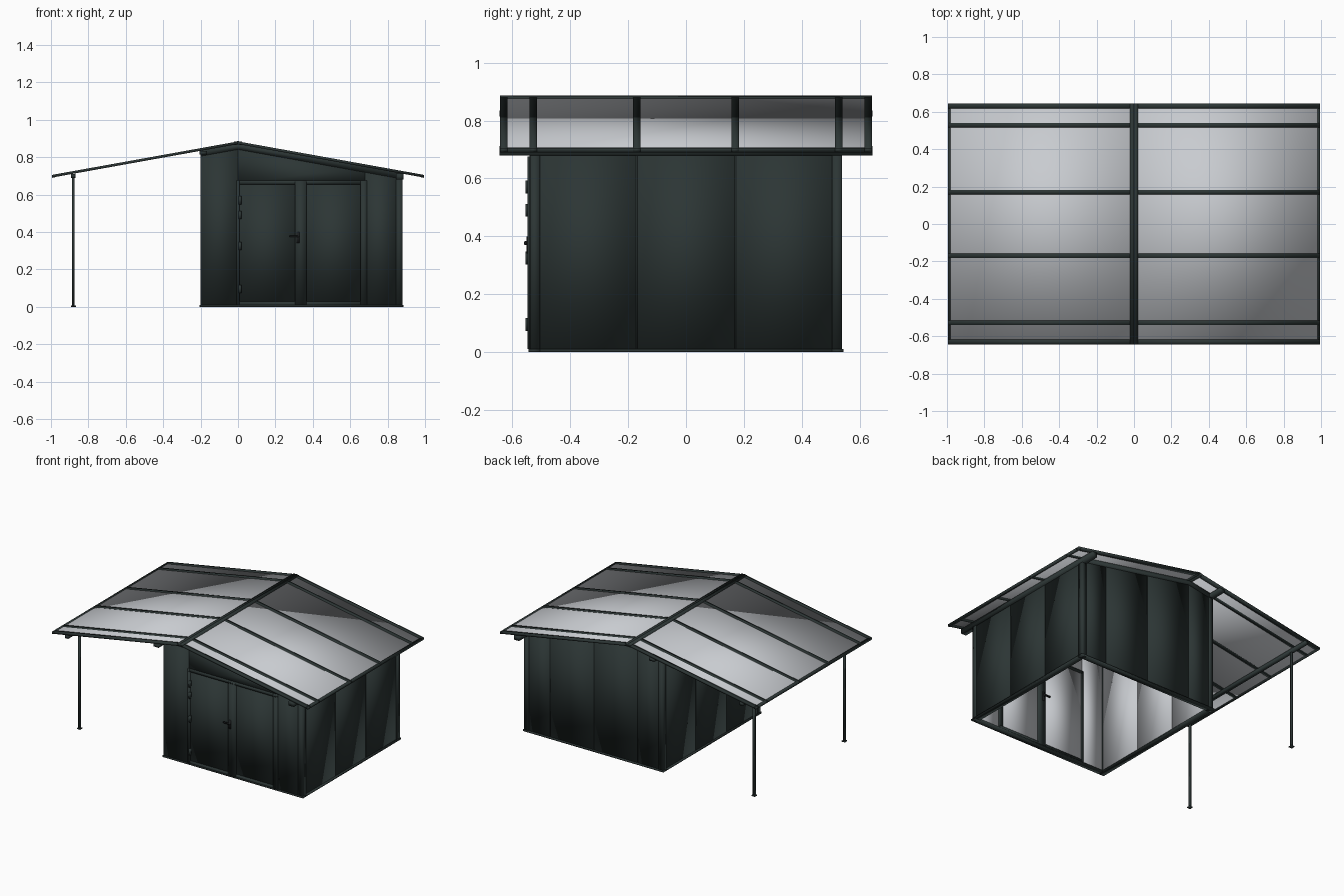
import bpy, bmesh, math
from mathutils import Matrix

cube = bpy.data.objects.get("Cube")
if cube:
    bpy.data.objects.remove(cube, do_unlink=True)


def material(name, rgb):
    m = bpy.data.materials.new(name)
    m.use_nodes = True
    m.diffuse_color = (*rgb, 1)
    bsdf = m.node_tree.nodes["Principled BSDF"]
    bsdf.inputs["Base Color"].default_value = (*rgb, 1)
    bsdf.inputs["Roughness"].default_value = 0.6
    return m


DARK = material("anthracite", (0.025, 0.036, 0.035))
SHEET = material("light grey sheet", (0.58, 0.60, 0.63))
BLACK = material("black hardware", (0.012, 0.014, 0.015))

RIDGE, SLOPE, HALF = 0.885, 0.18, 0.995
LEFT, RIGHT, DEPTH = -0.2, 0.88, 0.54     # outer faces of the shed


def finish(name, bm, mat):
    """Softly shaded object: normals blend across every part."""
    bmesh.ops.recalc_face_normals(bm, faces=bm.faces)
    mesh = bpy.data.meshes.new(name)
    bm.to_mesh(mesh)
    bm.free()
    mesh.shade_smooth()
    mesh.materials.append(mat)
    ob = bpy.data.objects.new(name, mesh)
    bpy.context.collection.objects.link(ob)
    return ob


def box(name, x, y, z, mat=DARK):
    """Box from (min, max) pairs on each axis."""
    bm = bmesh.new()
    bmesh.ops.create_cube(bm, size=1)
    for v in bm.verts:
        for i, (lo, hi) in enumerate((x, y, z)):
            v.co[i] = hi if v.co[i] > 0 else lo
    return finish(name, bm, mat)


def under_roof(x):
    return RIDGE - SLOPE * abs(x) - 0.014


def gable(name, x0, x1, y, z0, mat=DARK, band=None):
    """Upright plate whose top follows the roof; band gives a sloping strip."""
    xs = [x0] + ([0] if x0 < 0 < x1 else []) + [x1]
    top = [(x, under_roof(x)) for x in xs]
    low = [(x, z - band) for x, z in top] if band else [(x0, z0), (x1, z0)]
    bm = bmesh.new()
    face = bm.faces.new([bm.verts.new((px, y[0], pz)) for px, pz in low + top[::-1]])
    new = bmesh.ops.extrude_face_region(bm, geom=[face])["geom"]
    moved = [g for g in new if isinstance(g, bmesh.types.BMVert)]
    bmesh.ops.translate(bm, verts=moved, vec=(0, y[1] - y[0], 0))
    return finish(name, bm, mat)


def roof_box(name, side, s, y, n, mat=DARK):
    """Box laid on a roof slope: s along the slope, n above its surface."""
    ob = box(name, s, y, n, mat)
    turn = Matrix.Rotation(math.atan(SLOPE), 4, 'Y')
    flip = Matrix.Scale(side, 4, (1, 0, 0))
    ob.data.transform(flip @ Matrix.Translation((0, 0, RIDGE - 0.003)) @ turn)
    if side < 0:
        ob.data.flip_normals()
    return ob


# Roof slopes: sheets, battens, eave trims
length = HALF * math.hypot(1, SLOPE)
for side, tag in ((1, "left"), (-1, "right")):
    roof_box("roof_sheet_" + tag, side, (0, length - 0.005), (-0.635, 0.635), (-0.009, -0.002), SHEET)
    for y in (-0.63, -0.528, -0.17, 0.17, 0.528, 0.63):
        roof_box("roof_batten_" + tag, side, (0, length), (y - 0.013, y + 0.013), (-0.012, 0.002))
    roof_box("eave_trim_" + tag, side, (length - 0.015, length), (-0.643, 0.643), (-0.014, 0.002))
    roof_box("ridge_cap_" + tag, side, (0, 0.022), (-0.643, 0.643), (-0.014, 0.004))

# Beams carrying the roof
for name, x, w, h, reach in (("eave_beam", 0.865, 0.02, 0.032, 0.645),
                             ("ridge_beam", 0, 0.018, 0.025, 0.53),
                             ("wall_beam", -0.185, 0.02, 0.02, 0.645),
                             ("carport_beam", -0.88, 0.012, 0.022, 0.645)):
    top = under_roof(abs(x) + w)
    box(name, (x - w, x + w), (-reach, reach), (top - h, top))

# Carport posts with foot plates
for y in (-0.5, 0.5):
    box("carport_post", (-0.887, -0.873), (y - 0.007, y + 0.007), (0, 0.71))
    box("post_foot", (-0.893, -0.867), (y - 0.013, y + 0.013), (0, 0.006))

# Corner posts and bottom rails
for x0 in (LEFT, RIGHT - 0.035):
    for y0 in (-DEPTH, DEPTH - 0.035):
        top = under_roof(max(abs(x0), abs(x0 + 0.035)))
        box("corner_post", (x0, x0 + 0.035), (y0, y0 + 0.035), (0, top))
for y0 in (-DEPTH - 0.005, DEPTH - 0.035):
    box("bottom_rail", (LEFT - 0.006, RIGHT + 0.006), (y0, y0 + 0.04), (0, 0.01))
for x0 in (LEFT - 0.006, RIGHT - 0.035):
    box("bottom_rail", (x0, x0 + 0.041), (-DEPTH, DEPTH), (0, 0.01))

# Side walls: three panels each, with light lining and seams
edges = (-0.507, -0.17, 0.17, 0.507)
for out, sign, tag in ((RIGHT - 0.006, 1, "left"), (LEFT + 0.004, -1, "right")):
    top = under_roof(out + sign * 0.006) - 0.005
    skin = sorted((out, out - sign * 0.02))
    lining = sorted((out - sign * 0.02, out - sign * 0.026))
    seam = sorted((out - sign * 0.001, out - sign * 0.02))
    for a, b in zip(edges, edges[1:]):
        box("side_panel_" + tag, skin, (a + 0.002, b - 0.002), (0.01, top))
        box("side_lining_" + tag, lining, (a, b), (0.01, top), SHEET)
    for b in edges[1:-1]:
        box("side_seam_" + tag, seam, (b - 0.003, b + 0.003), (0.01, top))

# Back wall panels
cuts = (LEFT + 0.03, 0, 0.34, 0.68, RIGHT - 0.03)
for a, b in zip(cuts, cuts[1:]):
    gable("back_panel", a + 0.002, b - 0.002, (DEPTH - 0.022, DEPTH - 0.004), 0.01)
    gable("back_lining", a, b, (DEPTH - 0.03, DEPTH - 0.022), 0.01, SHEET)
for b in cuts[1:-1]:
    gable("back_seam", b - 0.003, b + 0.003, (DEPTH - 0.022, DEPTH - 0.006), 0.01)

# Front wall around the doorway
for a, b, z in ((LEFT, 0, 0.01), (0, 0.68, 0.66), (0.68, RIGHT - 0.035, 0.01)):
    gable("front_panel", a, b, (-DEPTH - 0.001, -DEPTH + 0.018), z)
    gable("front_lining", max(a, LEFT + 0.03), b, (-DEPTH + 0.018, -DEPTH + 0.03), z, SHEET)

# Sloping trims under the roof on both gables
for y in ((-DEPTH - 0.006, -DEPTH + 0.02), (DEPTH - 0.02, DEPTH + 0.004)):
    gable("gable_trim", LEFT, RIGHT, y, 0, band=0.03)

# Door frame and the post between the leaves
front, back = -DEPTH - 0.008, -DEPTH + 0.032
for x0, x1 in ((-0.008, 0.008), (0.655, 0.69), (0.305, 0.365)):
    box("door_jamb", (x0, x1), (front, back), (0.01, 0.675))
box("door_header", (-0.008, 0.69), (front, back), (0.655, 0.675))
box("door_sill", (0, 0.68), (-DEPTH - 0.004, back), (0, 0.028))

# Door leaves with inner linings
for name, x0, x1 in (("door_leaf", 0.008, 0.305), ("fixed_leaf", 0.365, 0.655)):
    box(name, (x0, x1), (-DEPTH + 0.002, -DEPTH + 0.02), (0.028, 0.655))
    box(name + "_lining", (x0, x1), (-DEPTH + 0.02, -DEPTH + 0.028), (0.028, 0.655), SHEET)

# Hinges, lever handles and handle plate
for z in (0.095, 0.325, 0.49, 0.57):
    box("hinge", (0.004, 0.018), (-DEPTH - 0.014, -DEPTH), (z - 0.022, z + 0.022))
for y0, y1 in ((-DEPTH - 0.02, -DEPTH - 0.012), (-DEPTH + 0.04, -DEPTH + 0.048)):
    box("lever", (0.275, 0.33), (y0, y1), (0.372, 0.381), BLACK)
box("handle_spindle", (0.315, 0.327), (-DEPTH - 0.018, -DEPTH + 0.046), (0.37, 0.383), BLACK)
box("handle_plate", (0.313, 0.329), (-DEPTH - 0.011, -DEPTH + 0.036), (0.34, 0.40), BLACK)
